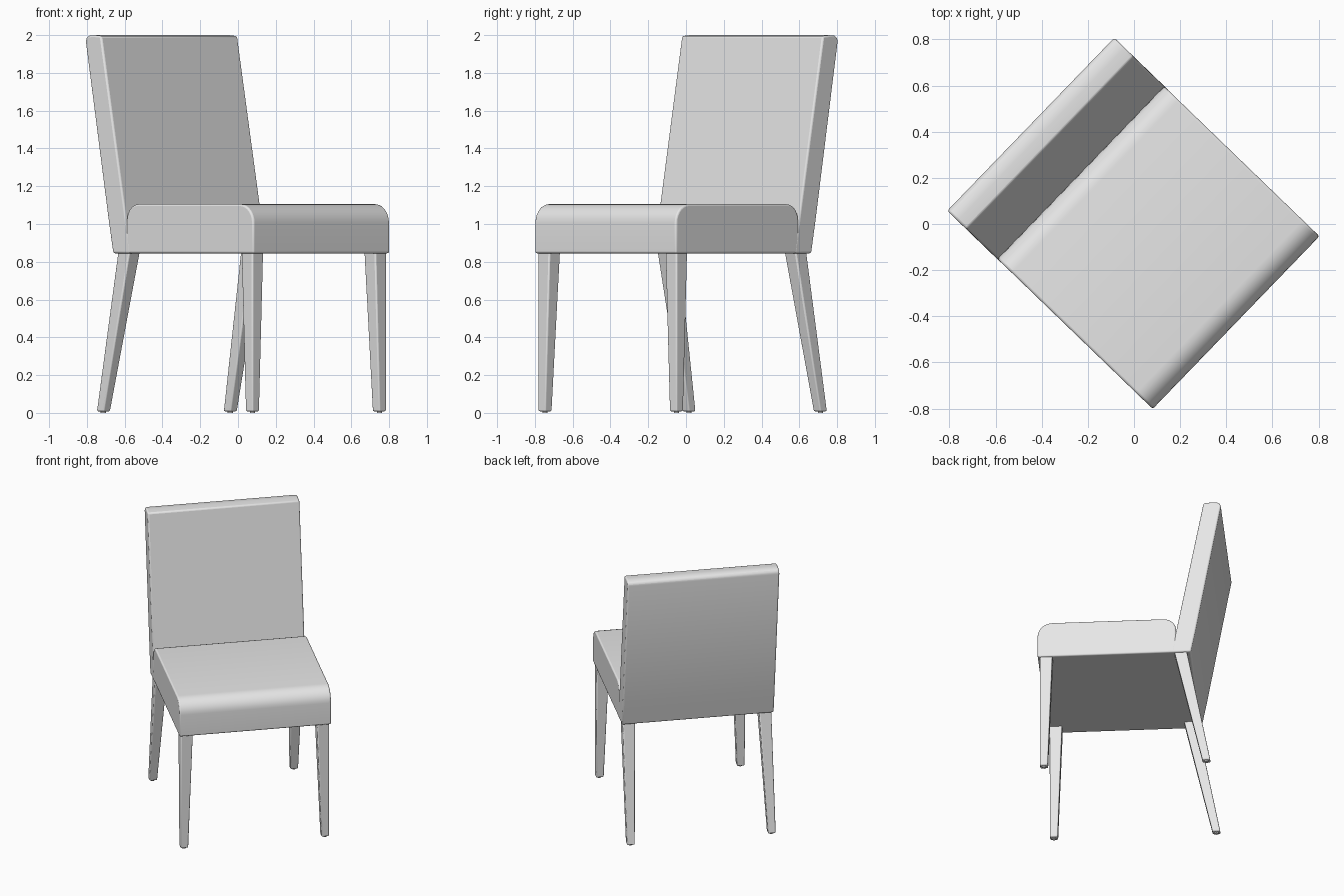
import bpy, bmesh, math

cube = bpy.data.objects.get("Cube")
if cube:
    bpy.data.objects.remove(cube, do_unlink=True)

TURN = math.radians(46)      # the whole chair stands turned on the floor
HALF = 0.521                 # half width of the chair
UNDER = 0.845                # underside of the upholstery

grey = bpy.data.materials.new("light grey")
grey.use_nodes = True
grey.diffuse_color = (0.8, 0.8, 0.8, 1)
grey.node_tree.nodes["Principled BSDF"].inputs["Base Color"].default_value = grey.diffuse_color


def finish(name, bm, bevel):
    """Turn a bmesh into a softly bevelled, smooth shaded object."""
    bmesh.ops.recalc_face_normals(bm, faces=bm.faces[:])
    mesh = bpy.data.meshes.new(name)
    bm.to_mesh(mesh)
    bm.free()
    obj = bpy.data.objects.new(name, mesh)
    bpy.context.collection.objects.link(obj)
    mesh.materials.append(grey)
    obj.rotation_euler.z = TURN
    if bevel:
        mod = obj.modifiers.new("soft edges", 'BEVEL')
        mod.width = bevel
        mod.segments = 3
        mod.limit_method = 'ANGLE'
    bpy.ops.object.select_all(action='DESELECT')
    obj.select_set(True)
    bpy.context.view_layer.objects.active = obj
    bpy.ops.object.shade_smooth_by_angle(angle=math.radians(40))
    return obj


def arc(y, z, radius, start, end, steps=7):
    """Points on an arc in the side profile, angles in degrees."""
    angles = [math.radians(start + (end - start) * i / steps) for i in range(steps + 1)]
    return [(y + radius * math.cos(a), z + radius * math.sin(a)) for a in angles]


def slab(name, profile, half, bevel):
    """Extrude a side profile across the width of the chair."""
    bm = bmesh.new()
    face = bm.faces.new([bm.verts.new((-half, y, z)) for y, z in profile])
    moved = bmesh.ops.extrude_face_region(bm, geom=[face])["geom"]
    verts = [v for v in moved if isinstance(v, bmesh.types.BMVert)]
    bmesh.ops.translate(bm, verts=verts, vec=(2 * half, 0, 0))
    return finish(name, bm, bevel)


# Seat cushion, rounded over at the front and where it meets the back
seat = [(-0.615, UNDER), (0.32, UNDER)]
seat += arc(0.235, 1.02, 0.085, 0, 90)
seat += arc(-0.515, 1.005, 0.1, 90, 180)
slab("seat", seat, HALF - 0.001, 0.01)

# Leaning backrest, reaching down to the underside of the seat
back = [(0.29, UNDER), (0.42, UNDER), (0.452, 1.01), (0.622, 1.965),
        (0.618, 1.985), (0.6, 1.997), (0.56, 2.0), (0.505, 1.995)]
slab("backrest", back, HALF, 0.01)


# Tapered legs: the outer faces stay flush, the inner faces taper
def leg(name, side, outer_top, outer_foot, inward):
    bm = bmesh.new()
    bmesh.ops.create_cube(bm, size=1)
    for v in bm.verts:
        top = v.co.z > 0
        size = 0.085 if top else 0.053
        outer_y = outer_top if top else outer_foot
        v.co = (side * (0.51 - size * (v.co.x > 0)),
                outer_y + inward * size * (v.co.y > 0),
                UNDER + 0.02 if top else 0.008)
    finish(name, bm, 0.008)

    # Small glide under the foot
    bm = bmesh.new()
    bmesh.ops.create_cone(bm, cap_ends=True, segments=16, radius1=0.014,
                          radius2=0.014, depth=0.02)
    bmesh.ops.translate(bm, verts=bm.verts[:],
                        vec=(side * 0.484, outer_foot + inward * 0.0265, 0.01))
    finish(name + "_glide", bm, 0)


for side, label in ((1, "left"), (-1, "right")):
    leg("front_leg_" + label, side, -0.6, -0.6, 1)
    leg("rear_leg_" + label, side, 0.39, 0.55, -1)
